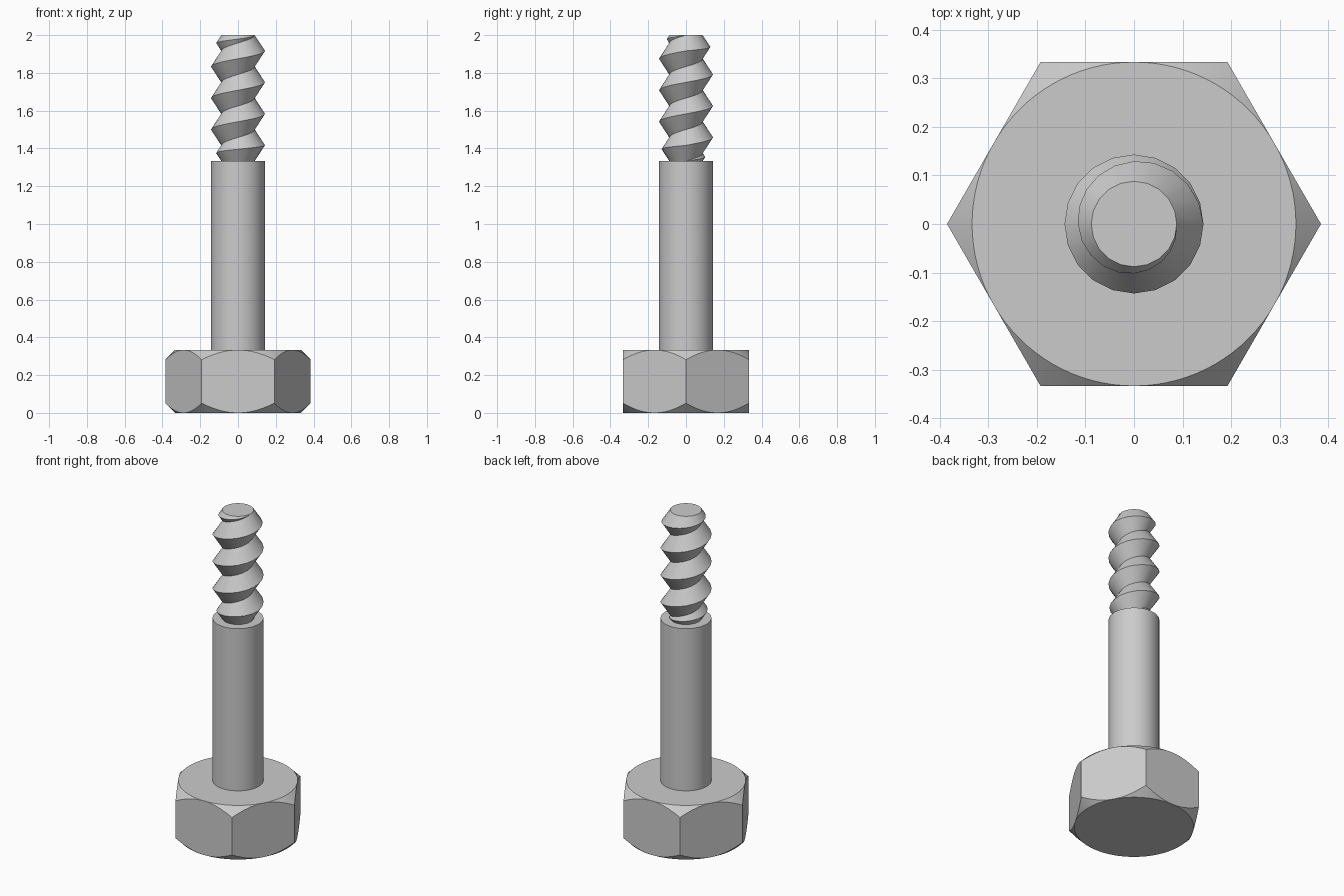
import bpy, bmesh, math

HEAD_H = 1 / 3        # head height
FLAT = 1 / 3          # centre to hexagon flat
SHANK_R = 0.143
ROOT_R = 0.088
START, END = 4 / 3, 2.0
PITCH = 1 / 6
SEGS = 20             # sides of the shank and of each thread turn
HEAD_SEGS = 96

default = bpy.data.objects.get("Cube")
if default:
    bpy.data.objects.remove(default, do_unlink=True)

steel = bpy.data.materials.new("grey_steel")
steel.use_nodes = True
GREY = (0.6, 0.6, 0.6, 1)
steel.diffuse_color = GREY
steel.node_tree.nodes["Principled BSDF"].inputs["Base Color"].default_value = GREY


def finish(name, bm):
    """Weld, orient and shade a mesh, then link it as an object."""
    bmesh.ops.remove_doubles(bm, verts=bm.verts, dist=1e-5)
    bmesh.ops.holes_fill(bm, edges=[e for e in bm.edges if e.is_boundary], sides=0)
    bmesh.ops.recalc_face_normals(bm, faces=bm.faces)
    mesh = bpy.data.meshes.new(name)
    bm.to_mesh(mesh)
    bm.free()
    mesh.materials.append(steel)
    obj = bpy.data.objects.new(name, mesh)
    bpy.context.collection.objects.link(obj)
    bpy.ops.object.select_all(action="DESELECT")
    obj.select_set(True)
    bpy.context.view_layer.objects.active = obj
    bpy.ops.object.shade_smooth_by_angle(angle=math.radians(30))
    return obj


def sweep(sections):
    """Skin a row of (angle, [(radius, z), ...]) sections about the z axis."""
    bm = bmesh.new()
    rows = [[bm.verts.new((r * math.cos(a), r * math.sin(a), z)) for r, z in pts]
            for a, pts in sections]
    for left, right in zip(rows, rows[1:]):
        for k in range(len(left) - 1):
            bm.faces.new((left[k], right[k], right[k + 1], left[k + 1]))
    return bm


# Hexagonal head, with both ends chamfered by a 45 degree cone
sections = []
for i in range(HEAD_SEGS + 1):
    a = math.tau * i / HEAD_SEGS
    from_flat = a % (math.pi / 3) - math.pi / 6
    r = FLAT / math.cos(from_flat)
    drop = r - FLAT
    sections.append((a, [(FLAT, 0), (r, drop), (r, HEAD_H - drop), (FLAT, HEAD_H)]))
finish("hex_head", sweep(sections))

# Plain shank
finish("shank", sweep([(math.tau * i / SEGS, [(SHANK_R, HEAD_H), (SHANK_R, START)])
                       for i in range(SEGS + 1)]))

# Right-handed V thread, fading out over the first and last turn
turns = round((END - START) / PITCH) + 1
sections = []
for i in range(turns * SEGS + 1):
    rise = START + PITCH * i / SEGS
    low, high = max(rise - PITCH, START), min(rise, END)
    crest = ROOT_R + (SHANK_R - ROOT_R) * (high - low) / PITCH
    sections.append((math.tau * i / SEGS,
                     [(ROOT_R, low), (crest, (low + high) / 2), (ROOT_R, high)]))
finish("thread", sweep(sections))
